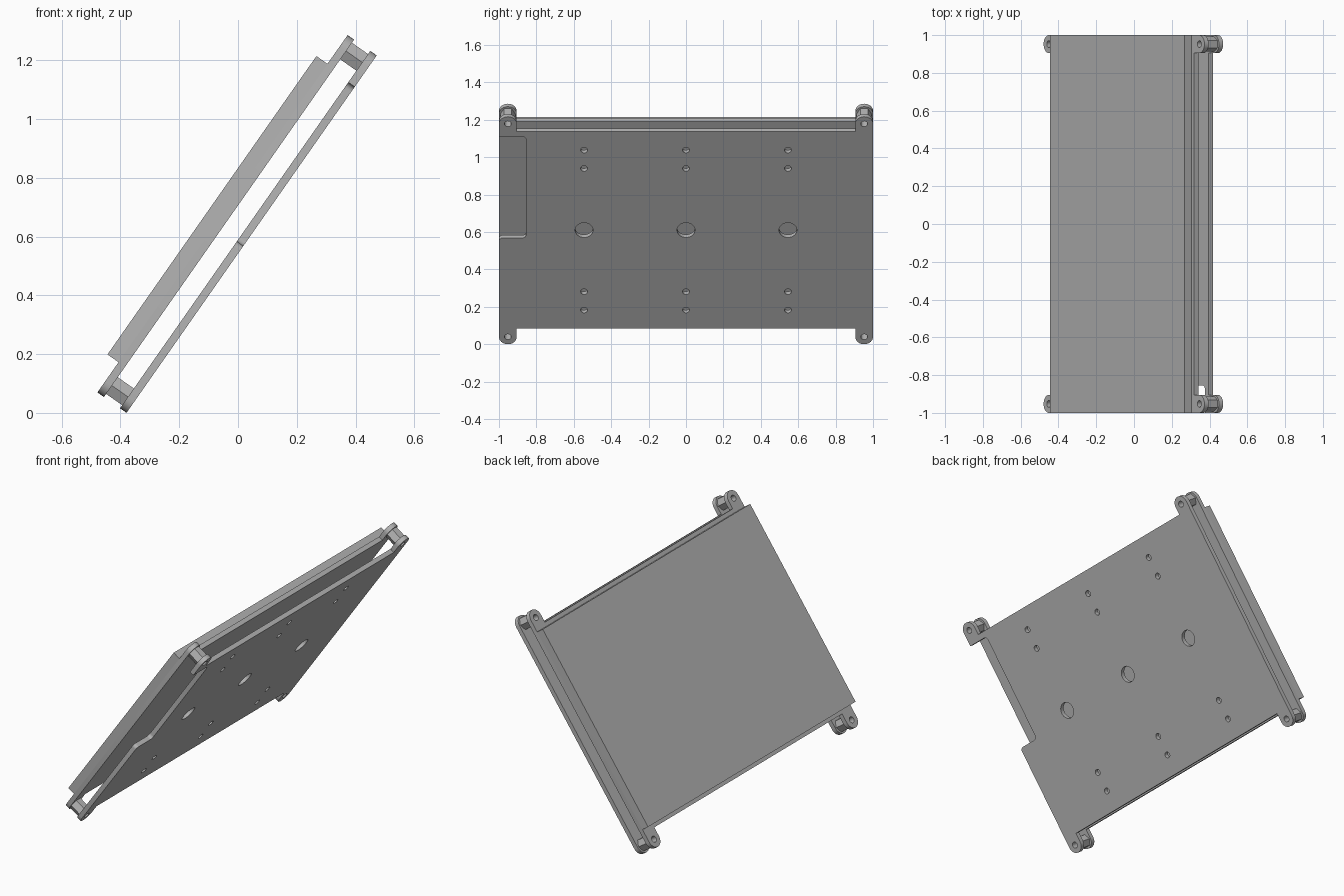
import bpy, bmesh, math
from mathutils import Matrix, Vector

cube = bpy.data.objects.get("Cube")
if cube:
    bpy.data.objects.remove(cube, do_unlink=True)

grey = bpy.data.materials.new("plain_grey")
grey.use_nodes = True
colour = (0.46, 0.46, 0.46, 1)
grey.diffuse_color = colour
grey.node_tree.nodes["Principled BSDF"].inputs["Base Color"].default_value = colour

# Tilted frame: local x runs across, local y up the slope, local z along the normal
TILT = math.radians(55)
up_slope = Vector((math.cos(TILT), 0, math.sin(TILT)))
normal = Vector((-math.sin(TILT), 0, math.cos(TILT)))
FRAME = Matrix((Vector((0, -1, 0)), up_slope, normal)).transposed().to_4x4()

LOW, HIGH = -0.115, 1.172           # plate body ends
LOW_EYE, HIGH_EYE = -0.17, 1.22     # lug hole centres
LUG_R, EYE_R = 0.0475, 0.018
EYE_X = 1 - LUG_R
MID = 0.527


def arc(x, y, r, start, end, steps=12):
    return [(x + r * math.cos(math.radians(start + (end - start) * i / steps)),
             y + r * math.sin(math.radians(start + (end - start) * i / steps)))
            for i in range(steps + 1)]


def circle(x, y, r):
    return arc(x, y, r, 0, 360, 32)[:-1]


def slab(name, loops, bottom, top):
    """Extrude closed outlines (first is the rim, the rest are holes)."""
    curve = bpy.data.curves.new(name, 'CURVE')
    curve.dimensions = '2D'
    curve.fill_mode = 'BOTH'
    curve.extrude = (top - bottom) / 2
    for loop in loops:
        spline = curve.splines.new('POLY')
        spline.points.add(len(loop) - 1)
        for point, (x, y) in zip(spline.points, loop):
            point.co = (x, y, 0, 1)
        spline.use_cyclic_u = True
    obj = bpy.data.objects.new(name, curve)
    bpy.context.collection.objects.link(obj)
    bpy.ops.object.select_all(action='DESELECT')
    obj.select_set(True)
    bpy.context.view_layer.objects.active = obj
    bpy.ops.object.convert(target='MESH')
    obj = bpy.context.view_layer.objects.active
    mesh = obj.data
    mesh.transform(FRAME @ Matrix.Translation((0, 0, (top + bottom) / 2)))
    bm = bmesh.new()
    bm.from_mesh(mesh)
    bmesh.ops.remove_doubles(bm, verts=bm.verts, dist=0.0001)
    bmesh.ops.recalc_face_normals(bm, faces=bm.faces)
    bm.to_mesh(mesh)
    bm.free()
    mesh.materials.clear()
    mesh.materials.append(grey)
    bpy.ops.object.shade_smooth_by_angle(angle=math.radians(30))
    return obj


# Plate rim: four rounded lugs, with an optional cut-out on one edge
low_lug = [(1 - 2 * LUG_R, LOW)] + arc(EYE_X, LOW_EYE, LUG_R, 180, 360)
high_lug = arc(EYE_X, HIGH_EYE, LUG_R, 0, 180) + [(1 - 2 * LUG_R, HIGH)]


def mirrored(points):
    return [(-x, y) for x, y in reversed(points)]


def rim(edge):
    return low_lug + edge + high_lug + mirrored(high_lug) + mirrored(low_lug)


f = 0.02
n_low, n_high, n_in = 0.476, 1.137, 0.855
notch = (arc(1 - f, n_low - f, f, 0, 90, 5)
         + arc(n_in + f, n_low + f, f, 270, 180, 5)
         + arc(n_in + f, n_high - f, f, 180, 90, 5)
         + [(1, n_high)])

eyes = [circle(s * EYE_X, y, EYE_R) for s in (-1, 1) for y in (LOW_EYE, HIGH_EYE)]

# Lower plate with cable holes and screw holes
holes = []
for x in (-0.545, 0, 0.545):
    holes.append(circle(x, MID, 0.048))
    for offset in (0.402, 0.522):
        holes += [circle(x, MID + s * offset, EYE_R) for s in (-1, 1)]
slab("lower_plate", [rim(notch)] + eyes + holes, 0.311, 0.338)

# Upper plate and the thick panel on it
slab("upper_plate", [rim([])] + eyes, 0.405, 0.432)
slab("panel", [[(-1, -0.092), (1, -0.092), (1, 1.148), (-1, 1.148)]], 0.432, 0.478)

# Hexagonal spacers between the lugs
for side, s in (("left", -1), ("right", 1)):
    for level, y in (("lower", LOW_EYE), ("upper", HIGH_EYE)):
        hexagon = arc(s * EYE_X, y, 0.04, 0, 360, 6)[:-1]
        slab(f"{level}_{side}_spacer",
             [hexagon, circle(s * EYE_X, y, EYE_R)], 0.338, 0.405)
